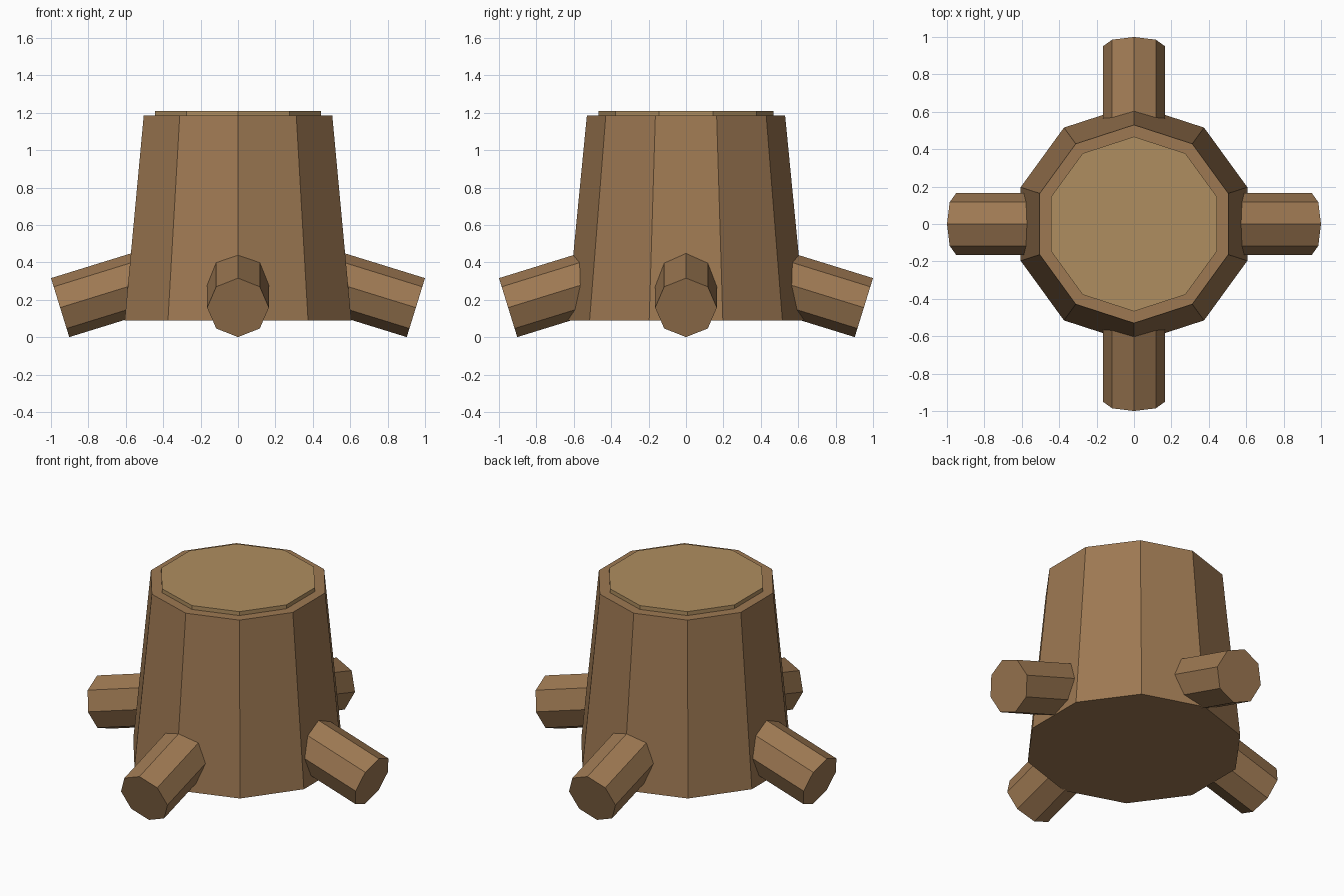
import bpy
from math import sin, cos, pi

if "Cube" in bpy.data.objects:
    bpy.data.objects.remove(bpy.data.objects["Cube"])


def material(name, rgb):
    m = bpy.data.materials.new(name)
    m.diffuse_color = (*rgb, 1)
    m.use_nodes = True
    m.node_tree.nodes["Principled BSDF"].inputs["Base Color"].default_value = m.diffuse_color
    return m


def prism(name, sides, r1, r2, depth, loc, mat, rot=(0, 0, 0)):
    bpy.ops.mesh.primitive_cone_add(vertices=sides, radius1=r1, radius2=r2,
                                    depth=depth, location=loc, rotation=rot)
    ob = bpy.context.object
    ob.name = name
    ob.data.materials.append(mat)
    return ob


bark = material("bark", (0.34, 0.19, 0.085))
wood = material("cut_wood", (0.43, 0.27, 0.115))

# Tapered ten-sided trunk
z0, z1 = 0.09, 1.185
prism("trunk", 10, 0.637, 0.53, z1 - z0, (0, 0, (z0 + z1) / 2), bark)

# Paler cut face, slightly raised
prism("cut_top", 10, 0.467, 0.467, 0.05, (0, 0, 1.185), wood)

# Four octagonal roots sloping outward and down
tilt, length = 0.3, 0.7
radial = 0.951 - cos(tilt) * length / 2
height = 0.158 + sin(tilt) * length / 2
for i, side in enumerate(("right", "back", "left", "front")):
    a = i * pi / 2
    prism(f"{side}_root", 8, 0.165, 0.165, length,
          (radial * cos(a), radial * sin(a), height), bark,
          (0, pi / 2 + tilt, a))
